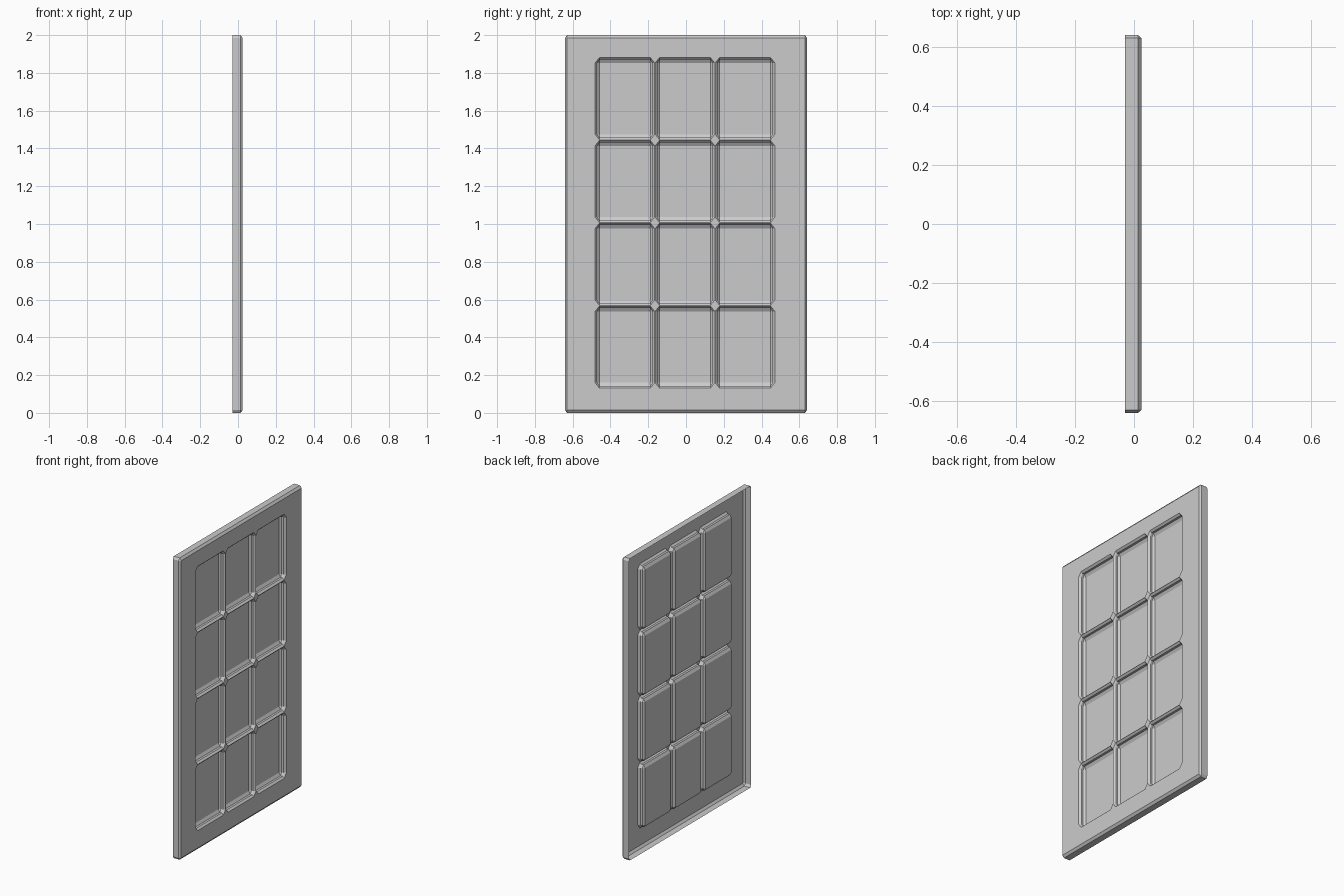
import bpy, bmesh

if "Cube" in bpy.data.objects:
    bpy.data.objects.remove(bpy.data.objects["Cube"])

FRONT, REAR = 0.025, -0.03      # x of the front sheet and of the open back
bm = bmesh.new()


def ring(y0, y1, z0, z1, x, grow=(0, 0), cut=(0, 0)):
    """Eight-point loop: a rectangle grown outward, with cut corners."""
    y0, y1 = y0 - grow[0], y1 + grow[0]
    z0, z1 = z0 - grow[1], z1 + grow[1]
    a, b = cut
    pts = [(y0 + a, z0), (y1 - a, z0), (y1, z0 + b), (y1, z1 - b),
           (y1 - a, z1), (y0 + a, z1), (y0, z1 - b), (y0, z0 + b)]
    return [bm.verts.new((x, y, z)) for y, z in pts]


def bridge(r1, r2):
    for i in range(8):
        j = (i + 1) % 8
        bm.faces.new((r1[i], r1[j], r2[j], r2[i]))


def loop_edges(r):
    out = []
    for i in range(8):
        e = bm.edges.get((r[i], r[(i + 1) % 8]))
        if e:
            out.append(e)
    return out


# Outer flange: open at the back, chamfered towards the front
W, H = 0.64, 2.0
back = ring(-W, W, 0, H, REAR, cut=(0.01, 0.015))
side = ring(-W, W, 0, H, 0.013, cut=(0.01, 0.015))
face = ring(-W, W, 0, H, FRONT, grow=(-0.01, -0.015), cut=(0.001, 0.001))
bridge(back, side)
bridge(side, face)
front_edges = loop_edges(face)

# Twelve recessed panes with chamfered rims, corners and floors
COLS, ROWS, BAR = 3, 4, 0.025
Y0, Z0, PY, PZ = -0.47, 0.142, 0.318, 0.4383
cut, rim = (0.012, 0.018), 0.0115
for c in range(COLS):
    for r in range(ROWS):
        y, z = Y0 + c * PY, Z0 + r * PZ
        box = (y, y + PY - BAR, z, z + PZ - BAR)
        top = ring(*box, FRONT, grow=(rim, rim), cut=(cut[0] + rim, cut[1] + rim))
        upper = ring(*box, 0.013, cut=cut)
        lower = ring(*box, -0.001, cut=cut)
        floor = ring(*box, -0.012, grow=(-cut[0], -cut[1]), cut=(0.0005, 0.0005))
        bridge(top, upper)
        bridge(upper, lower)
        bridge(lower, floor)
        bm.faces.new(floor)
        front_edges += loop_edges(top)

# Front sheet around the panes
bmesh.ops.triangle_fill(bm, use_beauty=True, use_dissolve=False, edges=front_edges)
bmesh.ops.recalc_face_normals(bm, faces=bm.faces[:])
front = max((f for f in bm.faces), key=lambda f: f.calc_center_median().x)
if front.normal.x < 0:
    bmesh.ops.reverse_faces(bm, faces=bm.faces[:])

mesh = bpy.data.meshes.new("panelled_door")
bm.to_mesh(mesh)
bm.free()
bpy.context.collection.objects.link(bpy.data.objects.new("panelled_door", mesh))
